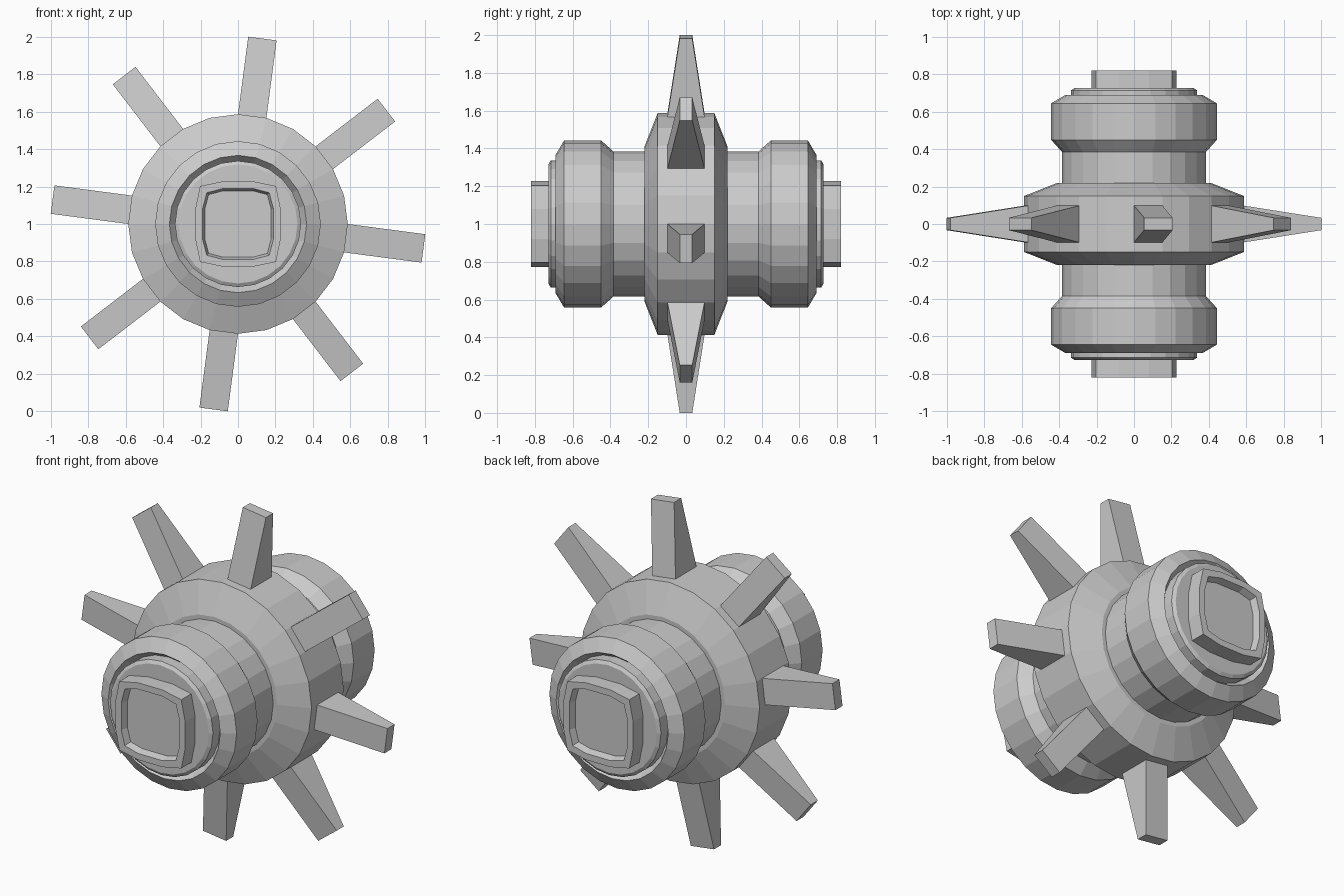
import bpy, bmesh, math
from mathutils import Matrix, Vector

if "Cube" in bpy.data.objects:
    bpy.data.objects.remove(bpy.data.objects["Cube"], do_unlink=True)

SIDES = 24
CENTRE = Vector((0, 0, 1))

grey = bpy.data.materials.new("plain_grey")
grey.use_nodes = True
grey.diffuse_color = (0.6, 0.6, 0.6, 1)
grey.node_tree.nodes["Principled BSDF"].inputs["Base Color"].default_value = (0.6, 0.6, 0.6, 1)


def finish(bm, name):
    bmesh.ops.recalc_face_normals(bm, faces=bm.faces)
    mesh = bpy.data.meshes.new(name)
    bm.to_mesh(mesh)
    bm.free()
    mesh.materials.append(grey)
    obj = bpy.data.objects.new(name, mesh)
    obj.location = CENTRE
    bpy.context.collection.objects.link(obj)
    return obj


def skin(name, rings):
    """Bridge equal-sized rings of points and cap both ends."""
    bm = bmesh.new()
    loops = [[bm.verts.new(p) for p in ring] for ring in rings]
    n = len(loops[0])
    for a, b in zip(loops, loops[1:]):
        for i in range(n):
            j = (i + 1) % n
            bm.faces.new((a[i], a[j], b[j], b[i]))
    bm.faces.new(loops[0])
    bm.faces.new(loops[-1])
    return finish(bm, name)


def circle(y, r):
    angles = [math.tau * i / SIDES for i in range(SIDES)]
    return [(r * math.cos(a), y, r * math.sin(a)) for a in angles]


def bulged_square(y, corner, bulge):
    points = []
    for k in range(4):
        turn = Matrix.Rotation(k * math.pi / 2, 3, 'Y')
        for x, z in ((-corner, corner), (-0.08, bulge), (0.08, bulge)):
            points.append(turn @ Vector((x, y, z)))
    return points


# Wide central hub
skin("central_hub", [circle(y, r) for y, r in
     ((-0.22, 0.41), (-0.15, 0.587), (0.15, 0.587), (0.22, 0.41))])

# Barrel, end disc and recessed square cap at each end
barrel = ((0.1, 0.385), (0.385, 0.385), (0.45, 0.443), (0.645, 0.443),
          (0.69, 0.367), (0.65, 0.337), (0.715, 0.337), (0.727, 0.318))
cap = ((0.70, 0.203, 0.228), (0.82, 0.203, 0.228),
       (0.82, 0.167, 0.19), (0.78, 0.157, 0.177))
for side, label in ((-1, "front"), (1, "back")):
    skin(label + "_barrel", [circle(side * y, r) for y, r in barrel])
    skin(label + "_square_cap", [bulged_square(side * y, c, b) for y, c, b in cap])


# Eight tapered teeth, each rising from one flat of the hub
def tooth_section(radius, half_depth, turn):
    w = 0.0765
    return [turn @ Vector((x, y, radius)) for x, y in
            ((-w, -half_depth), (w, -half_depth), (w, half_depth), (-w, half_depth))]


for k in range(8):
    turn = Matrix.Rotation(math.radians(7.5 + 45 * k), 3, 'Y')
    skin("tooth_%d" % (k + 1),
         [tooth_section(0.57, 0.1, turn), tooth_section(1.0, 0.033, turn)])
